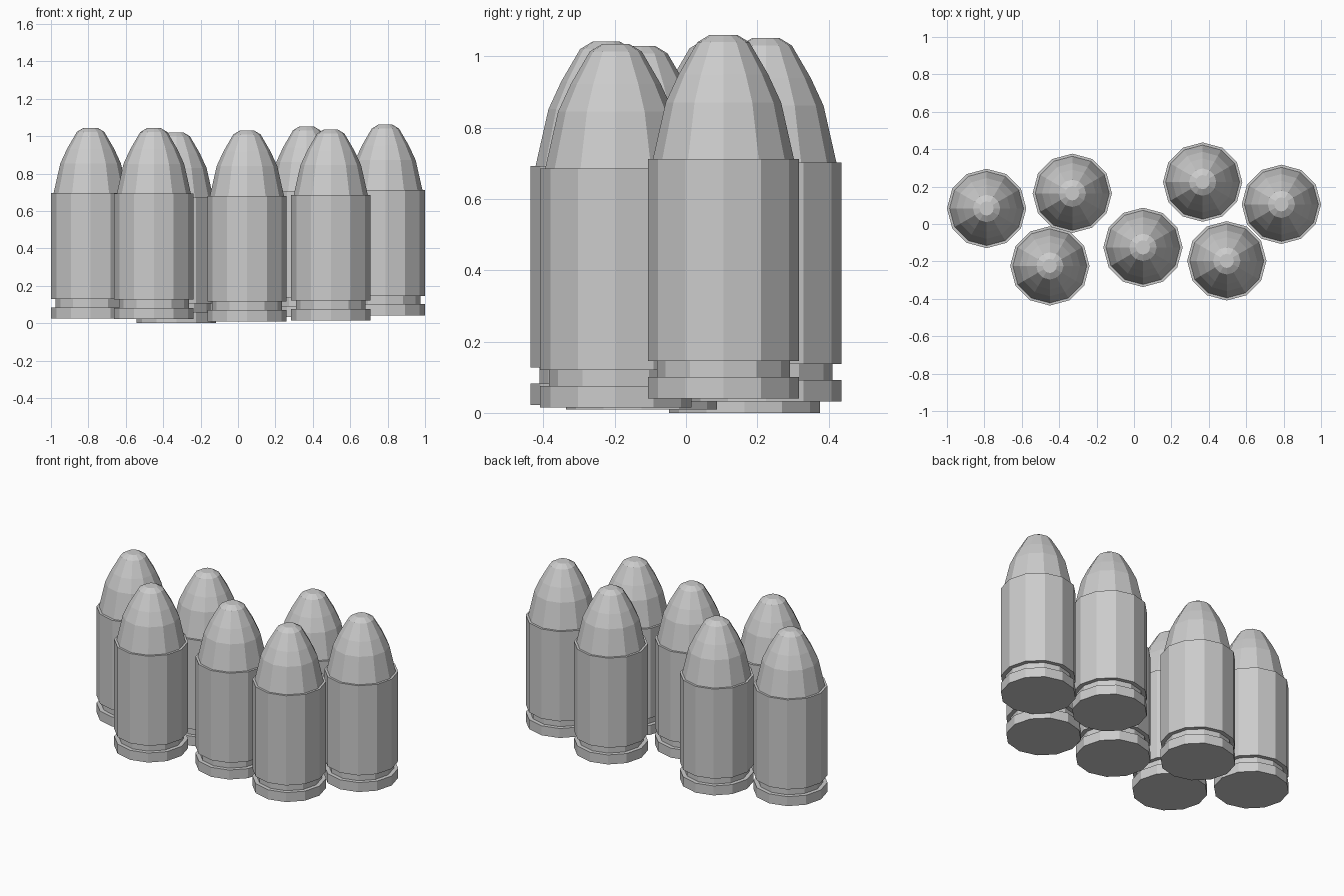
import bpy, bmesh
from math import cos, sin, tau

if "Cube" in bpy.data.objects:
    bpy.data.objects.remove(bpy.data.objects["Cube"])

SIDES = 12

# (radius, height) profiles, bottom to top
CASE = [(0.212, 0), (0.212, 0.06), (0.187, 0.06), (0.187, 0.105),
        (0.212, 0.105), (0.212, 0.671), (0.198, 0.671)]
NOSE = [(0.198, 0.671), (0.162, 0.83), (0.126, 0.908), (0.073, 0.999), (0.038, 1.02)]

# position of each round: x, y and base height
ROUNDS = [(-0.788, 0.083, 0.024), (-0.45, -0.224, 0.022), (-0.33, 0.164, 0.0),
          (0.048, -0.125, 0.01), (0.367, 0.224, 0.032), (0.496, -0.197, 0.015),
          (0.788, 0.105, 0.041)]


def lathe(name, profile, location):
    """Turn a profile around z, closing both ends with flat caps."""
    bm = bmesh.new()
    rings = [[bm.verts.new((r * cos(tau * i / SIDES), r * sin(tau * i / SIDES), z))
              for i in range(SIDES)] for r, z in profile]
    for low, high in zip(rings, rings[1:]):
        for i in range(SIDES):
            j = (i + 1) % SIDES
            bm.faces.new((low[i], low[j], high[j], high[i]))
    bm.faces.new(rings[0][::-1])
    bm.faces.new(rings[-1])
    mesh = bpy.data.meshes.new(name)
    bm.to_mesh(mesh)
    bm.free()
    obj = bpy.data.objects.new(name, mesh)
    obj.location = location
    bpy.context.collection.objects.link(obj)


# casing with rim and extractor groove, plus the seated nose
for n, place in enumerate(ROUNDS, 1):
    lathe(f"casing_{n}", CASE, place)
    lathe(f"bullet_nose_{n}", NOSE, place)
